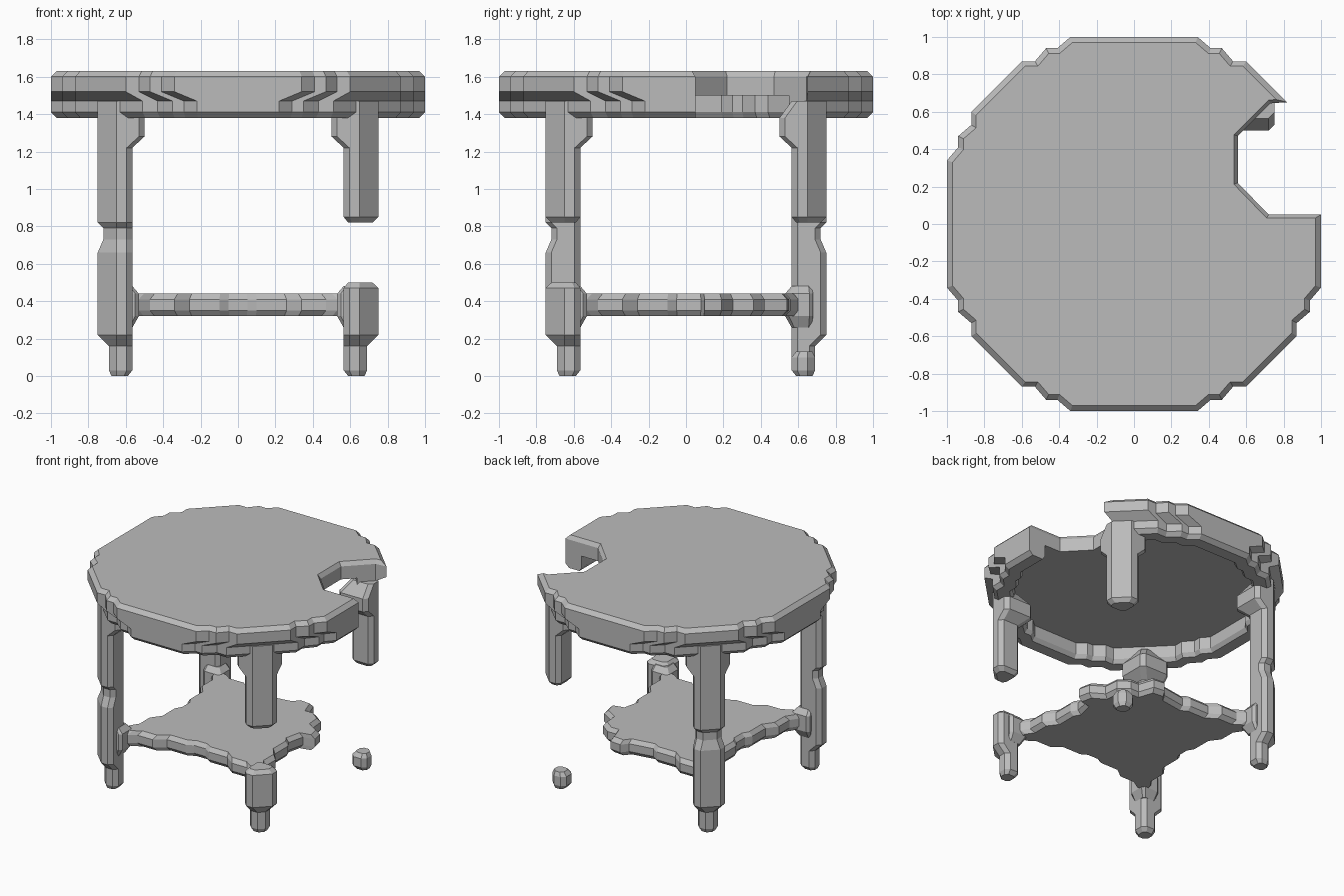
import bpy, bmesh

cube = bpy.data.objects.get("Cube")
if cube:
    bpy.data.objects.remove(cube, do_unlink=True)

grey = bpy.data.materials.new("stone_grey")
grey.use_nodes = True
colour = (0.5, 0.5, 0.5, 1)
grey.diffuse_color = colour
grey.node_tree.nodes["Principled BSDF"].inputs["Base Color"].default_value = colour


def loft(name, rings):
    """Closed solid through a stack of (outline, height) rings."""
    bm = bmesh.new()
    loops = [[bm.verts.new((x, y, z)) for x, y in pts] for pts, z in rings]
    n = len(loops[0])
    for a, b in zip(loops, loops[1:]):
        for i in range(n):
            j = (i + 1) % n
            bm.faces.new((a[i], a[j], b[j], b[i]))
    bm.faces.new(loops[0])
    bm.faces.new(loops[-1])
    bmesh.ops.recalc_face_normals(bm, faces=bm.faces)
    mesh = bpy.data.meshes.new(name)
    bm.to_mesh(mesh)
    bm.free()
    mesh.materials.append(grey)
    obj = bpy.data.objects.new(name, mesh)
    bpy.context.collection.objects.link(obj)
    return obj


def scaled(pts, s, cx=0, cy=0):
    return [(cx + (x - cx) * s, cy + (y - cy) * s) for x, y in pts]


def mirrored(half):
    """Complete a corner outline across its diagonal."""
    return half + [(y, x) for x, y in reversed(half)]


def four_corners(half):
    pts, quarter = [], mirrored(half)
    for _ in range(4):
        pts += quarter
        quarter = [(-y, x) for x, y in quarter]
    return pts


# Table top with stepped edge and hollow apron
upper = four_corners([(1, .34), (.94, .41), (.94, .47), (.87, .53), (.87, .6)])
lower = four_corners([(1, .22), (.94, .29), (.94, .35), (.87, .43), (.87, .51)])
inner = scaled(lower, .86)
top = loft("table_top", [
    (scaled(upper, .97), 1.63), (upper, 1.6), (upper, 1.52), (lower, 1.47),
    (lower, 1.41), (scaled(lower, .97), 1.38), (scaled(lower, .88), 1.38),
    (inner, 1.41), (inner, 1.5)])

# Broken bite out of the top
bite = [(1.3, .05), (.72, .05), (.555, .22), (.555, .47), (.73, .645),
        (.8, .65), (1.3, .65)]
cutter = loft("bite_cutter", [(bite, 1.2), (bite, 1.6),
                              (scaled(bite, 1.08, .9, .35), 1.64)])
cutter.hide_render = True
mod = top.modifiers.new("bite", "BOOLEAN")
mod.operation = "DIFFERENCE"
mod.solver = "EXACT"
mod.object = cutter
bpy.context.view_layer.objects.active = top
bpy.ops.object.modifier_apply(modifier=mod.name)
bpy.data.objects.remove(cutter, do_unlink=True)

# Leg cross-sections: chamfered outer corner, small inner chamfers
leg = mirrored([(.565, .595), (.595, .565), (.72, .565), (.75, .595), (.75, .65)][1:])
foot = mirrored([(.595, .565), (.66, .565), (.69, .595), (.69, .65)])
flare = mirrored([(.53, .5), (.72, .5), (.75, .53), (.75, .65)])
waist = mirrored([(.595, .565), (.69, .565), (.72, .595), (.72, .65)])


def tip(pts):
    return scaled(pts, .7, .645, .645)


foot_rings = [(tip(foot), 0), (foot, .03)]
base_rings = foot_rings + [(foot, .16), (leg, .22)]
head_rings = [(leg, 1.22), (flare, 1.28), (flare, 1.38), (leg, 1.47)]
stub_rings = [(tip(leg), .82), (leg, .85)] + head_rings


def corner(name, rings, sx, sy):
    return loft(name, [([(x * sx, y * sy) for x, y in p], z) for p, z in rings])


# Two whole legs on one side, broken legs on the other
whole = base_rings + [(leg, .66), (waist, .73), (waist, .79), (leg, .82)] + head_rings
corner("front_right_leg", whole, -1, -1)
corner("back_right_leg", whole, -1, 1)
corner("front_left_leg_upper", stub_rings, 1, -1)
corner("front_left_leg_lower", base_rings + [(leg, .47), (tip(leg), .5)], 1, -1)
corner("back_left_leg_upper", stub_rings, 1, 1)
corner("back_left_foot", foot_rings + [(foot, .1), (tip(foot), .13)], 1, 1)

# Lower shelf: scalloped sides, one corner broken away
side = [(-.62, -.62), (-.53, -.6), (-.47, -.56), (-.34, -.56), (-.26, -.5),
        (-.1, -.5), (-.05, -.47)]
side += [(-x, y) for x, y in reversed(side)][:-1]
right = [(y, -x) for x, y in side]
front = side
left = [(-y, x) for x, y in side][:7]
broken = [(.5, .08), (.59, .1), (.57, .19), (.47, .25), (.46, .36), (.38, .42),
          (.31, .42), (.27, .54), (.18, .55), (.14, .5)]
back = [(-x, -y) for x, y in side][7:]
shelf = front + left + broken + back + right
rim = scaled(shelf, .95)
loft("shelf", [(rim, .32), (shelf, .35), (shelf, .41), (rim, .44)])

# Collars joining the shelf to the legs
for name, sx, sy in (("front_right", -1, -1), ("back_right", -1, 1), ("front_left", 1, -1)):
    collar = mirrored([(.55, .53), (.66, .53), (.68, .55), (.68, .64)])
    corner(name + "_shelf_collar", [(tip(collar), .26), (collar, .32),
                                    (collar, .44), (tip(collar), .48)], sx, sy)
